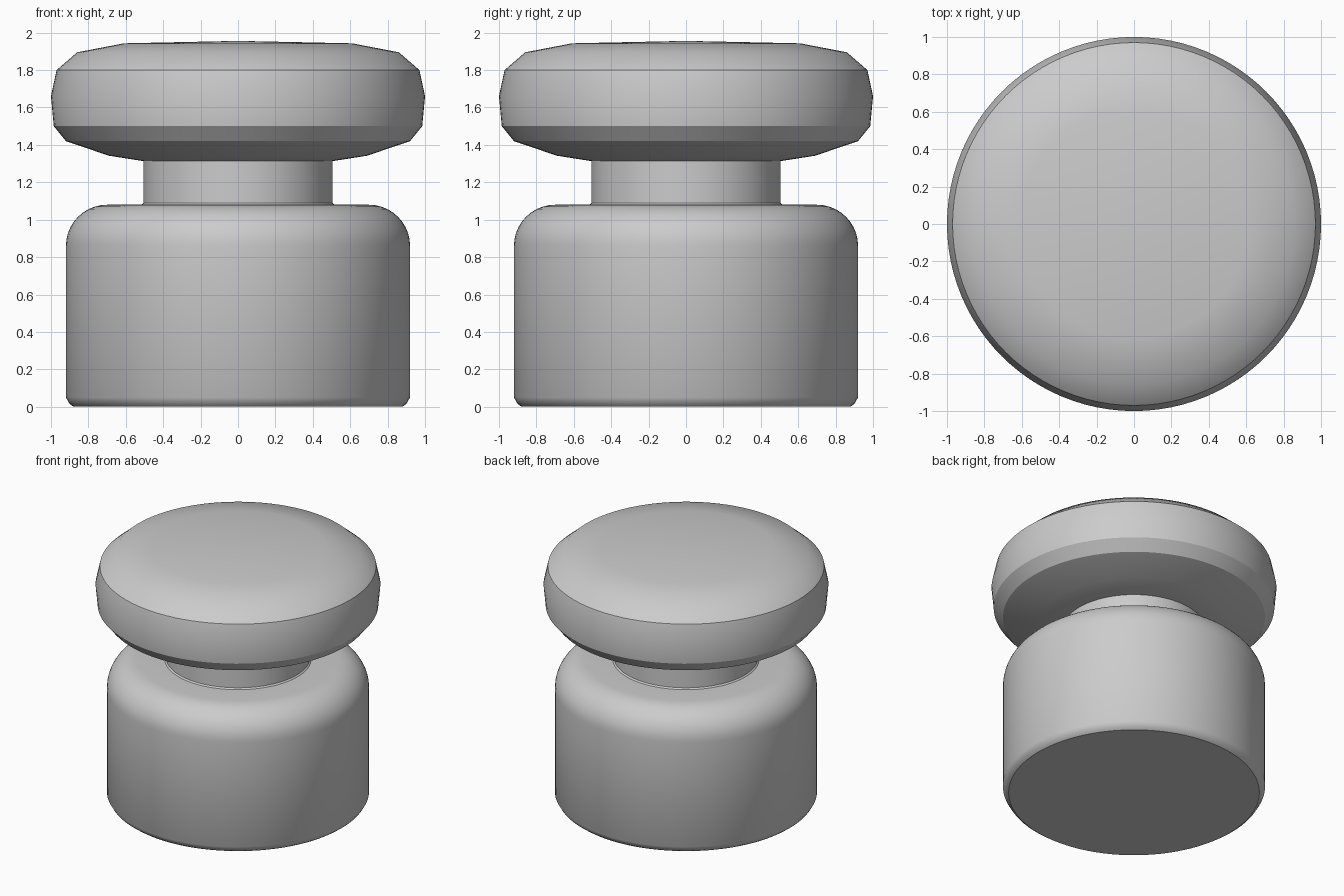
import bpy
import bmesh
import math

cube = bpy.data.objects.get("Cube")
if cube:
    bpy.data.objects.remove(cube, do_unlink=True)

SEGMENTS = 96

grey = bpy.data.materials.new("plain_grey")
grey.use_nodes = True
colour = (0.6, 0.6, 0.6, 1)
grey.diffuse_color = colour
grey.node_tree.nodes["Principled BSDF"].inputs["Base Color"].default_value = colour


def lathe(name, profile):
    """Spin a (radius, height) profile around z."""
    bm = bmesh.new()
    verts = [bm.verts.new((r, 0, z)) for r, z in profile]
    edges = [bm.edges.new(pair) for pair in zip(verts, verts[1:])]
    bmesh.ops.spin(bm, geom=verts + edges, cent=(0, 0, 0), axis=(0, 0, 1),
                   angle=math.tau, steps=SEGMENTS, use_duplicate=False)
    bmesh.ops.remove_doubles(bm, verts=bm.verts, dist=0.0005)
    bmesh.ops.recalc_face_normals(bm, faces=bm.faces)
    mesh = bpy.data.meshes.new(name)
    bm.to_mesh(mesh)
    bm.free()
    mesh.materials.append(grey)
    obj = bpy.data.objects.new(name, mesh)
    bpy.context.collection.objects.link(obj)
    bpy.ops.object.select_all(action="DESELECT")
    obj.select_set(True)
    bpy.context.view_layer.objects.active = obj
    bpy.ops.object.shade_smooth_by_angle(angle=math.radians(30))
    return obj


def arc(r, z, radius, start, end, steps):
    """Points of an arc in the (radius, height) plane, angles in degrees."""
    angles = [math.radians(start + (end - start) * i / steps) for i in range(steps + 1)]
    return [(r + radius * math.cos(a), z + radius * math.sin(a)) for a in angles]


# Body with chamfered foot and rounded shoulder, running into the neck
shoulder = arc(0.70, 0.86, 0.22, 0, 90, 10)
lathe("body_and_neck", [(0, 0), (0.88, 0), (0.9, 0.015), (0.92, 0.05)] + shoulder
      + [(0.515, 1.08), (0.505, 1.09), (0.505, 1.33), (0, 1.33)])

# Faceted, slightly domed cap
lathe("cap", [(0, 1.31), (0.505, 1.313), (0.69, 1.342), (0.92, 1.42), (0.985, 1.50),
              (1.0, 1.66), (0.97, 1.80), (0.86, 1.895), (0.61, 1.943), (0, 1.956)])
